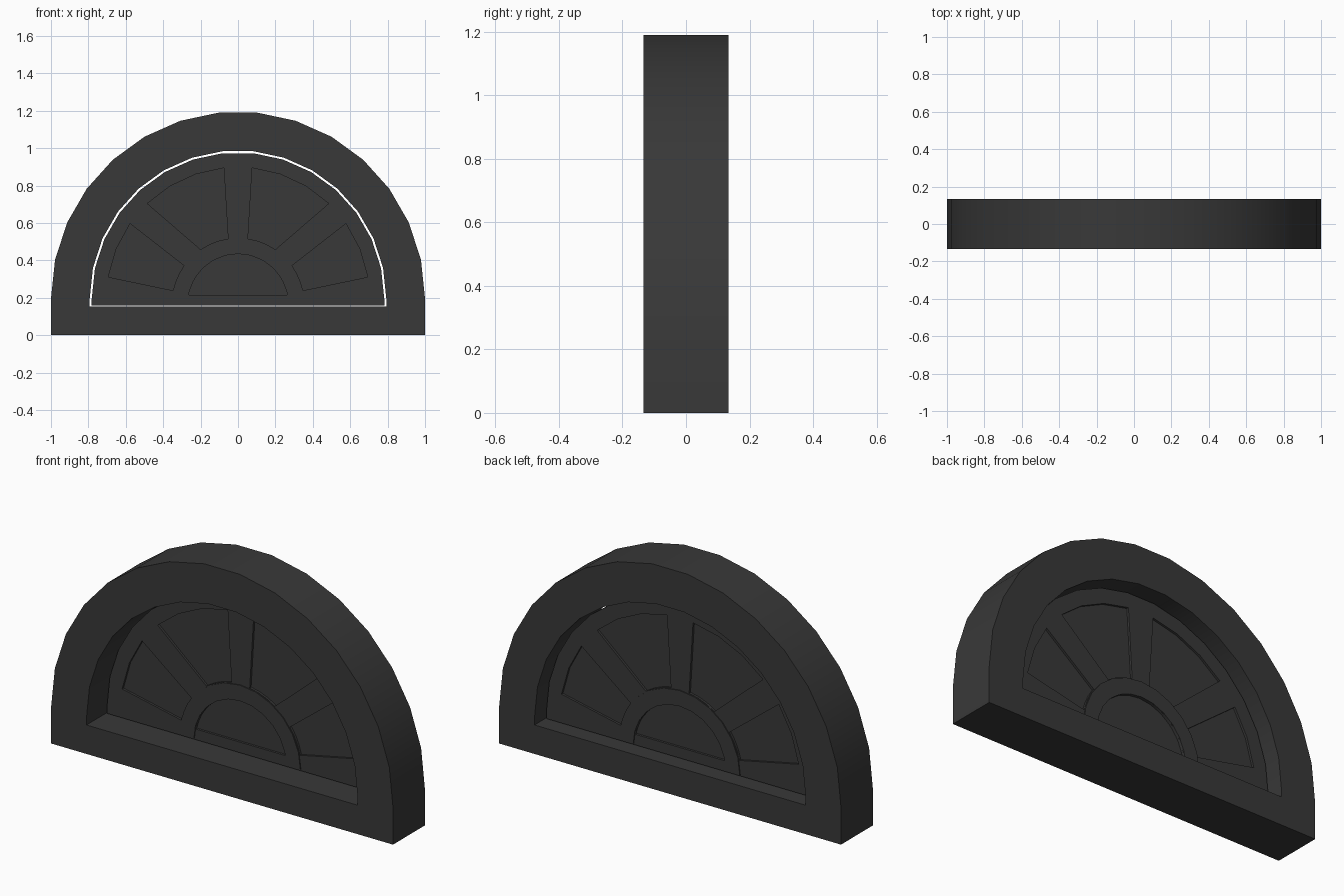
import bpy
from math import sin, cos, radians

if "Cube" in bpy.data.objects:
    bpy.data.objects.remove(bpy.data.objects["Cube"])

CZ = 0.195      # centre height of the big arch
HZ = 0.165      # centre height of the hub


def arc(r, cz, a0=0, a1=180, n=15):
    """Points (x, z) on an arc, angles in degrees from +x."""
    return [(r * cos(radians(a0 + (a1 - a0) * i / n)),
             cz + r * sin(radians(a0 + (a1 - a0) * i / n))) for i in range(n + 1)]


def mirrored(pts):
    return [(-x, z) for x, z in reversed(pts)]


def material(name, color):
    m = bpy.data.materials.new(name)
    m.diffuse_color = color
    m.use_nodes = True
    m.node_tree.nodes["Principled BSDF"].inputs["Base Color"].default_value = m.diffuse_color
    return m


def plate(name, outlines, y0, y1, mat):
    """Flat plate between y0 and y1; outlines after the first are holes."""
    cu = bpy.data.curves.new(name, 'CURVE')
    cu.dimensions = '2D'
    cu.fill_mode = 'BOTH'
    cu.extrude = (y1 - y0) / 2
    for pts in outlines:
        sp = cu.splines.new('POLY')
        sp.points.add(len(pts) - 1)
        for p, (x, z) in zip(sp.points, pts):
            p.co = (x, z, 0, 1)
        sp.use_cyclic_u = True
    ob = bpy.data.objects.new(name, cu)
    bpy.context.collection.objects.link(ob)
    ob.rotation_euler = (radians(90), 0, 0)
    ob.location = (0, (y0 + y1) / 2, 0)
    cu.materials.append(mat)
    bpy.ops.object.select_all(action='DESELECT')
    ob.select_set(True)
    bpy.context.view_layer.objects.active = ob
    bpy.ops.object.convert(target='MESH')
    bpy.ops.object.shade_smooth_by_angle(angle=radians(30))
    return bpy.context.object


def arch(r, z0):
    return [(r, z0)] + arc(r, CZ) + [(-r, z0)]


def pane(a0, a1, b0, b1, n):
    """Fan-shaped opening: outer edge follows the arch, inner edge the hub."""
    return arc(0.703, CZ, a0, a1, n) + arc(0.355, HZ, b1, b0, 3)


dark = material("dark_paint", (0.04, 0.04, 0.04, 1))
clear = material("tinted_glass", (0.04, 0.04, 0.04, 0.6))

# Outer frame with arched opening
plate("outer_frame", [arch(1.0, 0), arch(0.793, 0.153)], -0.133, 0.133, dark)

# Sash: arched rim, bottom rail and spokes left between the openings
low = pane(9.5, 34.8, 12, 35.6, 2)
high = pane(46.4, 83.8, 55.7, 81.4, 3)
hub_hole = arc(0.27, HZ, 10.5, 169.5, 12)
plate("sash", [arch(0.782, 0.158), low, high, mirrored(low), mirrored(high), hub_hole],
      0.022, 0.050, dark)

# Half-round hub ring, slightly proud of the sash
plate("hub_ring", [arc(0.353, HZ, 0, 180, 12) + arc(0.27, HZ, 180, 0, 12)],
      0.017, 0.055, dark)

# Glass sheet behind all openings
plate("glass", [arch(0.74, 0.18)], 0.034, 0.038, clear)
